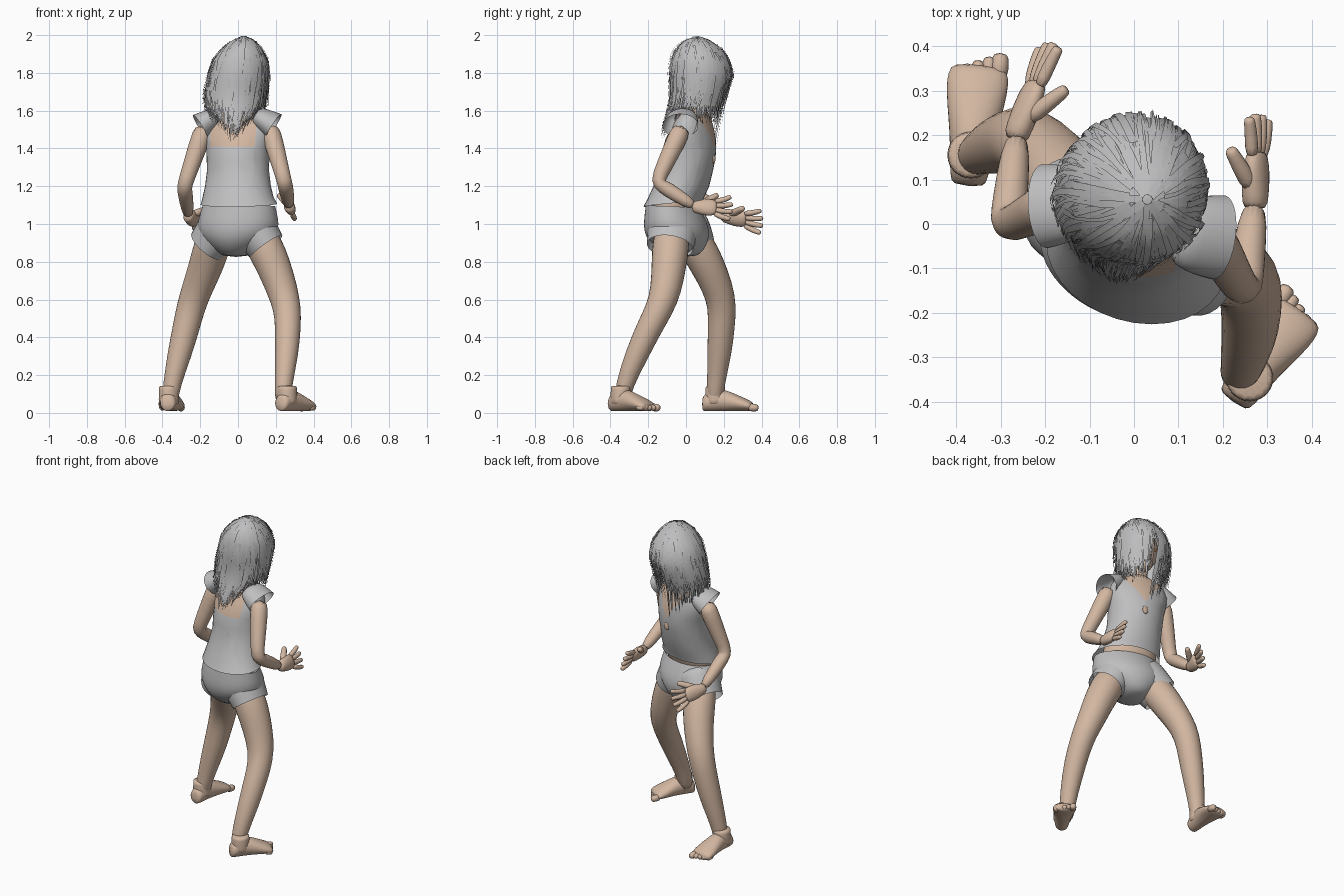
import bpy, bmesh, math, random
from mathutils import Vector, Matrix, Euler

random.seed(4)
cube = bpy.data.objects.get("Cube")
if cube:
    bpy.data.objects.remove(cube, do_unlink=True)


def material(name, r, g, b):
    m = bpy.data.materials.new(name)
    m.use_nodes = True
    m.diffuse_color = (r, g, b, 1)
    m.node_tree.nodes["Principled BSDF"].inputs["Base Color"].default_value = (r, g, b, 1)
    return m


SKIN = material("skin", 0.65, 0.475, 0.36)
CLOTH = material("cloth grey", 0.52, 0.52, 0.53)
HAIR = material("hair grey", 0.51, 0.51, 0.52)
EYE = material("eye amber", 0.7, 0.25, 0.06)
UP = Vector((0, 0, 1))


def finish(name, bm, mat, subdiv=0):
    mesh = bpy.data.meshes.new(name)
    bmesh.ops.recalc_face_normals(bm, faces=bm.faces)
    bm.to_mesh(mesh)
    bm.free()
    mesh.materials.append(mat)
    mesh.shade_smooth()
    ob = bpy.data.objects.new(name, mesh)
    bpy.context.scene.collection.objects.link(ob)
    if subdiv:
        ob.modifiers.new("smooth", "SUBSURF").levels = subdiv
        ob.modifiers["smooth"].render_levels = subdiv
    return ob


def loft(name, rings, mat, n=16, caps=(True, True), subdiv=1):
    """Skin a row of ellipses, each given as centre and two half axes."""
    bm = bmesh.new()
    rows = []
    for c, a, b in rings:
        angles = [math.tau * i / n for i in range(n)]
        rows.append([bm.verts.new(c + a * math.cos(t) + b * math.sin(t)) for t in angles])
    for low, high in zip(rows, rows[1:]):
        for i in range(n):
            j = (i + 1) % n
            bm.faces.new((low[i], low[j], high[j], high[i]))
    for row, cap in zip((rows[0], rows[-1]), caps):
        if cap:
            bm.faces.new(row)
    return finish(name, bm, mat, subdiv)


def limb(name, points, radii, mat=SKIN, side=(1, 0, 0), n=14, caps=(True, True)):
    """Tube along a path; a radius may be a pair, the first along side."""
    pts = [Vector(p) for p in points]
    rings = []
    for i, (p, r) in enumerate(zip(pts, radii)):
        ra, rb = r if isinstance(r, tuple) else (r, r)
        t = (pts[min(i + 1, len(pts) - 1)] - pts[max(i - 1, 0)]).normalized()
        a = Vector(side)
        a = (a - t * a.dot(t)).normalized()
        rings.append((p, a * ra, t.cross(a) * rb))
    return loft(name, rings, mat, n, caps)


# Body axes: the torso is turned a little towards +x
YAW = math.radians(-17)
AX = Vector((math.cos(YAW), math.sin(YAW), 0))
AY = Vector((-math.sin(YAW), math.cos(YAW), 0))


def body(name, rows, mat, caps, subdiv=0, n=32):
    """Stacked rings: z, centre x, centre y, half width, half depth, front lift."""
    rings = [(Vector((x, y, z)), AX * rx, AY * ry + UP * lift) for z, x, y, rx, ry, lift in rows]
    return loft(name, rings, mat, n, caps, subdiv)


# Shirt and bare shoulders share one surface
shirt = body("shirt", [
    (1.105, 0.005, -0.068, 0.207, 0.152, 0.014),
    (1.14, 0, -0.052, 0.192, 0.147, 0.008),
    (1.2, 0, -0.025, 0.177, 0.145, 0),
    (1.28, 0, 0, 0.167, 0.14, 0),
    (1.34, 0, 0.01, 0.168, 0.143, 0),
    (1.39, 0, 0.017, 0.17, 0.14, 0),
    (1.45, 0, 0.025, 0.18, 0.128, 0),
    (1.5, 0, 0.033, 0.183, 0.108, 0),
    (1.55, 0, 0.04, 0.168, 0.085, 0),
    (1.585, 0, 0.043, 0.13, 0.068, 0),
    (1.61, 0.005, 0.045, 0.06, 0.055, 0)], CLOTH, (False, True))
shirt.data.materials.append(SKIN)
bm = bmesh.new()
bm.from_mesh(shirt.data)
mid = Vector((0, 0.03, 0))
cuts = [(mid + UP * 1.41, UP), (mid, AY)]
for s in (-1, 1):
    cuts += [(mid + AX * 0.125 * s, AX), (mid + UP * 1.4, AX * 1.4 * s - UP)]
for co, no in cuts:
    bmesh.ops.bisect_plane(bm, geom=bm.verts[:] + bm.edges[:] + bm.faces[:], plane_co=co, plane_no=no)
for f in bm.faces:
    p = f.calc_center_median()
    u, v = (p - mid).dot(AX), (p - mid).dot(AY)
    neckline = 1.41 if v < 0 else 1.4 + 1.4 * abs(u)
    f.material_index = int(p.z > neckline and abs(u) < 0.125)
bm.to_mesh(shirt.data)
bm.free()

body("midriff", [(1.0, 0, -0.06, 0.17, 0.11, 0), (1.12, 0, -0.045, 0.165, 0.115, 0),
                 (1.25, 0, -0.01, 0.15, 0.12, 0)], SKIN, (True, True))

# Shorts: seat and two slanted legs that blend into it
body("shorts", [
    (1.095, 0.005, -0.07, 0.198, 0.137, -0.006),
    (1.03, 0.002, -0.06, 0.216, 0.157, 0),
    (0.97, 0, -0.05, 0.224, 0.17, 0),
    (0.91, -0.005, -0.042, 0.18, 0.16, 0),
    (0.86, -0.01, -0.03, 0.115, 0.125, 0),
    (0.825, -0.01, -0.02, 0.06, 0.08, 0)], CLOTH, (False, True), 1)
limb("shorts_left_leg", [(0.045, -0.06, 1.03), (0.08, -0.068, 0.98), (0.115, -0.077, 0.93), (0.15, -0.085, 0.88)],
     [(0.135, 0.13), (0.128, 0.137), (0.118, 0.134), (0.107, 0.127)], CLOTH, caps=(True, False))
limb("shorts_right_leg", [(-0.05, -0.03, 1.03), (-0.09, -0.005, 0.98), (-0.13, 0.018, 0.93), (-0.168, 0.037, 0.885)],
     [(0.135, 0.13), (0.128, 0.135), (0.117, 0.13), (0.105, 0.122)], CLOTH, caps=(True, False))

# Legs
limb("left_leg", [(0.09, -0.075, 0.98), (0.14, -0.08, 0.88), (0.185, -0.09, 0.79), (0.235, -0.105, 0.65),
                  (0.262, -0.14, 0.55), (0.265, -0.195, 0.45), (0.258, -0.26, 0.31), (0.24, -0.33, 0.14),
                  (0.235, -0.34, 0.05)],
     [0.09, 0.102, 0.095, 0.085, 0.075, 0.07, 0.064, 0.046, 0.045])
limb("right_leg", [(-0.1, -0.01, 0.98), (-0.14, 0.06, 0.88), (-0.165, 0.11, 0.79), (-0.215, 0.17, 0.66),
                   (-0.25, 0.192, 0.56), (-0.275, 0.187, 0.45), (-0.31, 0.177, 0.31), (-0.353, 0.157, 0.14),
                   (-0.36, 0.15, 0.05)],
     [0.09, 0.1, 0.095, 0.084, 0.078, 0.073, 0.066, 0.046, 0.046])


def foot(name, heel, toe, inner):
    """Foot from heel to toe; inner is the sign of the big-toe side across the foot."""
    heel, toe = Vector((*heel, 0)), Vector((*toe, 0))
    d = toe - heel
    across = Vector((d.y, -d.x, 0)).normalized()
    shape = [(0, 0.036, 0.036), (0.06, 0.044, 0.05), (0.3, 0.05, 0.062), (0.5, 0.06, 0.052),
             (0.7, 0.071, 0.038), (0.82, 0.07, 0.03), (0.9, 0.06, 0.022)]
    rings = [(heel + d * t + UP * (h + 0.008), across * w, UP * h) for t, w, h in shape]
    loft(name, rings, SKIN, 16)
    ankle = heel + d * 0.23
    limb(name + "_ankle", [ankle + UP * z for z in (0.04, 0.06, 0.135, 0.145)], [0.055, 0.055, 0.054, 0.053])
    for i in range(5):
        base = heel + d * (0.8 - 0.025 * i) + across * inner * (0.046 - 0.024 * i)
        r = 0.023 if i == 0 else 0.018
        tip = base + d * (0.2 - 0.008 * i)
        limb(f"{name}_toe_{i}", [base + UP * 0.03, base.lerp(tip, 0.6) + UP * 0.028, tip + UP * 0.025],
             [r, r, r * 0.8], n=8)


foot("left_foot", (0.222, -0.4), (0.388, -0.165), -1)
foot("right_foot", (-0.373, 0.085), (-0.345, 0.39), 1)


def arm(side, shoulder, elbow, wrist, tip, thumb, cap):
    """Sleeve cap, bent arm and an open hand with spread fingers."""
    s, e, w, t = map(Vector, (shoulder, elbow, wrist, tip))
    limb(side + "_arm", [s, s.lerp(e, 0.3), s.lerp(e, 0.7), e, e.lerp(w, 0.15), e.lerp(w, 0.5), w],
         [0.055, 0.053, 0.045, 0.04, 0.042, 0.038, 0.03])
    sign = 1 if s.x > 0 else -1
    c = Vector(cap)
    out = Vector((0.8 * sign, -0.1, -0.5)).normalized()
    limb(side + "_sleeve", [c - out * 0.12, c - out * 0.07, c - out * 0.03, c],
         [(0.07, 0.045), (0.087, 0.058), (0.095, 0.068), (0.098, 0.074)], CLOTH, AY, 16, (True, False))
    d = t - w
    fan = UP + Vector((-0.35 * sign, 0, 0))
    fan = (fan - d * fan.dot(d) / d.length_squared).normalized()
    limb(side + "_palm", [w - d * 0.1, w + d * 0.08, w + d * 0.25, w + d * 0.45, w + d * 0.58],
         [(0.03, 0.029), (0.037, 0.03), (0.047, 0.03), (0.047, 0.026), (0.037, 0.019)], side=fan)
    for i in range(4):
        k = i - 1.5
        base = w + d * 0.48 + fan * k * 0.021
        end = base + (d * (0.53 - 0.05 * abs(k)) + fan * k * 0.021)
        bend = base.lerp(end, 0.55) - fan * 0.006
        limb(f"{side}_finger_{i}", [base, bend, end.lerp(bend, 0.15), end], [0.017, 0.016, 0.014, 0.011], n=8)
    root, th = w + d * 0.12 + fan * 0.012, Vector(thumb)
    limb(side + "_thumb", [root, root.lerp(th, 0.6), root.lerp(th, 0.9), th], [0.025, 0.02, 0.017, 0.013], n=8)


arm("left", (0.165, -0.015, 1.52), (0.247, -0.155, 1.22), (0.272, 0.05, 1.09),
    (0.28, 0.25, 1.085), (0.215, 0.17, 1.155), (0.19, -0.03, 1.52))
arm("right", (-0.175, 0.05, 1.52), (-0.285, -0.005, 1.2), (-0.262, 0.205, 1.04),
    (-0.185, 0.41, 1.01), (-0.15, 0.305, 1.085), (-0.2, 0.04, 1.515))

# Neck and head
limb("neck", [(0, 0.04, 1.54), (0.005, 0.047, 1.62), (0.012, 0.07, 1.72)], [0.065, 0.053, 0.05])
HEAD = Matrix.Translation((0.012, 0.095, 1.765)) @ Euler((-0.3, 0, math.radians(-14))).to_matrix().to_4x4()


def blob(name, place, scale, mat, frame=HEAD):
    bm = bmesh.new()
    bmesh.ops.create_uvsphere(bm, u_segments=20, v_segments=14, radius=1)
    bmesh.ops.transform(bm, matrix=frame @ Matrix.Translation(place) @ Matrix.Diagonal((*scale, 1)), verts=bm.verts)
    return finish(name, bm, mat)


blob("head", (0, 0, 0), (0.085, 0.1, 0.12), SKIN)
blob("jaw", (0, 0.035, -0.07), (0.052, 0.058, 0.055), SKIN)
blob("nose", (0, 0.1, -0.025), (0.012, 0.02, 0.02), SKIN)
blob("mouth", (0, 0.088, -0.066), (0.022, 0.01, 0.007), SKIN)
for name, s in (("left_eye", 1), ("right_eye", -1)):
    blob(name, (s * 0.035, 0.085, 0.008), (0.014, 0.01, 0.008), EYE)
blob("chest_keyhole", mid + AY * 0.122 + UP * 1.345, (0.02, 0.009, 0.026), SKIN, Matrix())

# Hair shell: z, centre x, centre y, half width, half depth
PROFILE = [(1.98, 0.03, 0.055, 0.01, 0.01), (1.962, 0.028, 0.058, 0.06, 0.065), (1.925, 0.02, 0.065, 0.1, 0.115),
           (1.87, 0.013, 0.073, 0.138, 0.147), (1.79, 0.005, 0.08, 0.155, 0.162),
           (1.7, -0.008, 0.07, 0.16, 0.147), (1.62, -0.013, 0.053, 0.155, 0.138),
           (1.54, -0.025, 0, 0.115, 0.112), (1.43, -0.03, -0.05, 0.05, 0.08)]
shell = loft("hair_shell", [(Vector((x, y, z)), Vector((rx, 0, 0)), Vector((0, ry, 0)))
                            for z, x, y, rx, ry in PROFILE[:7]], HAIR, 32, (True, False), 0)


def in_face_window(angle):
    return math.radians(55) < angle % math.tau < math.radians(95)


bm = bmesh.new()
bm.from_mesh(shell.data)
gap = []
for f in bm.faces:
    p = f.calc_center_median()
    if p.z < 1.82 and in_face_window(math.atan2(p.y - 0.07, p.x)):
        gap.append(f)
bmesh.ops.delete(bm, geom=gap, context="FACES")
bm.to_mesh(shell.data)
bm.free()


def hair_point(angle, z, puff):
    """Point on the hair outline; front locks draw in below the chin."""
    level = z
    if math.sin(angle) > 0 and z < 1.62:
        level = 1.62
        puff *= 1 - 1.2 * (1.62 - z)
    level = min(max(level, PROFILE[-1][0]), PROFILE[0][0])
    for hi, lo in zip(PROFILE, PROFILE[1:]):
        if level >= lo[0]:
            t = (hi[0] - level) / (hi[0] - lo[0])
            x, y, rx, ry = [h + (l - h) * t for h, l in zip(hi[1:], lo[1:])]
            break
    return Vector((x + rx * puff * math.cos(angle), y + ry * puff * math.sin(angle), z))


# Loose strands as tapered ribbons, with a few flyaways
bm = bmesh.new()
STEPS = 10
for k in range(900):
    angle = random.uniform(0, math.tau)
    top = random.choice((1.98, 1.97, random.uniform(1.72, 1.95)))
    if k < 8:
        angle, top, end = random.uniform(1.65, 1.9), 1.8, random.uniform(1.32, 1.45)
    elif in_face_window(angle):
        top, end = 1.98, random.uniform(1.76, 1.84) if random.random() < 0.85 else 1.62
    elif math.sin(angle) > 0:
        end = random.uniform(1.52, 1.64)
    else:
        end = 1.43 + 0.13 * abs(math.cos(angle)) + random.uniform(0, 0.08)
    width, drift = random.uniform(0.004, 0.009), random.uniform(-0.4, 0.4)
    fly = random.random() ** 6
    puff, flare = random.uniform(0.98, 1.06) + 0.05 * fly, random.uniform(-0.15, 0.09)
    prev = None
    for i in range(STEPS + 1):
        t = i / STEPS
        a = angle + (0 if in_face_window(angle) else drift * t)
        p = hair_point(a, top + (end - top) * t ** 1.4, puff + flare * t * t) + UP * 0.015 * fly * (1 - t)
        half = Vector((-math.sin(a), math.cos(a), 0)) * width * (1.05 - t ** 3)
        pair = (bm.verts.new(p - half), bm.verts.new(p + half))
        if prev:
            bm.faces.new((prev[0], prev[1], pair[1], pair[0]))
        prev = pair
finish("hair_strands", bm, HAIR)
